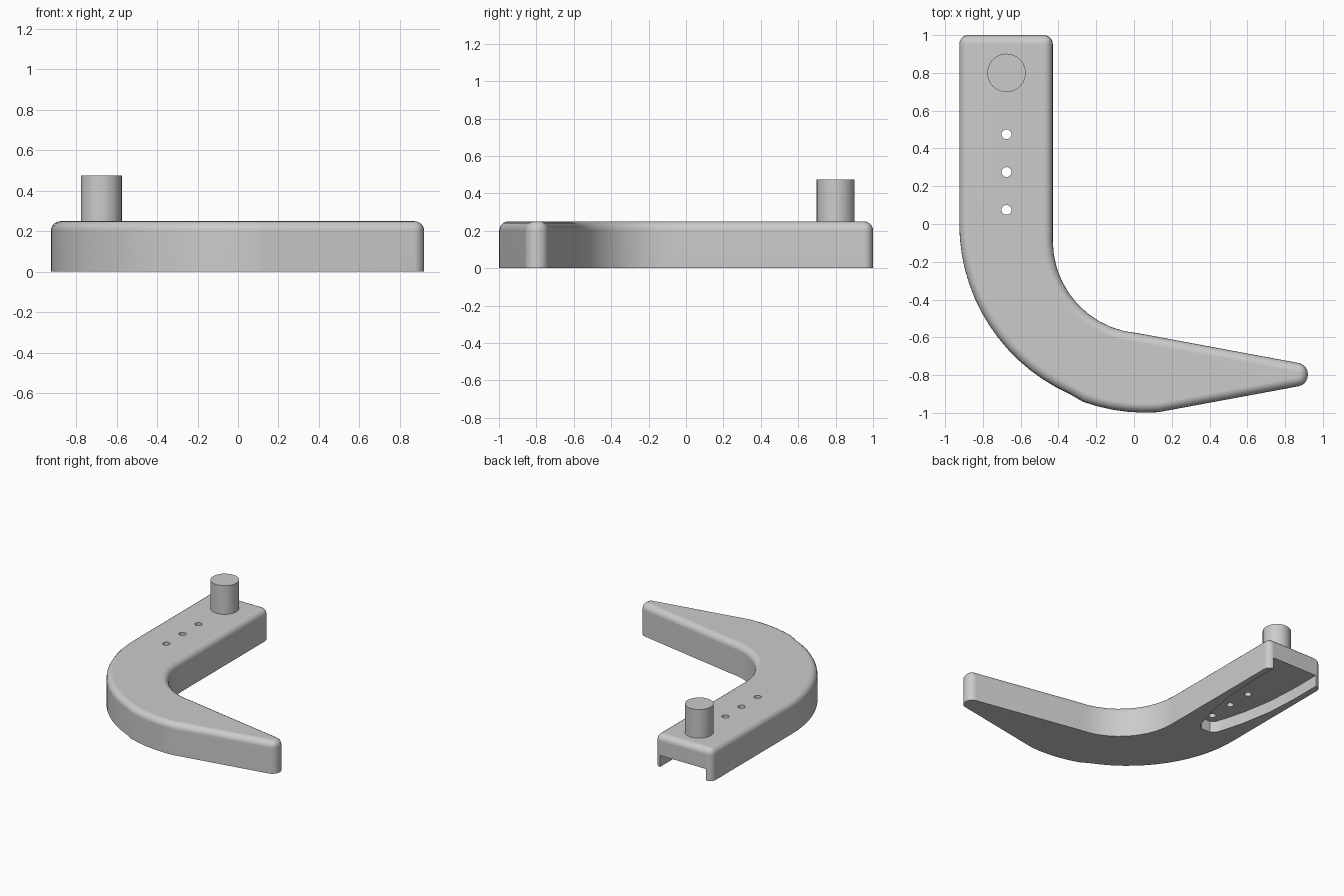
import bpy, bmesh
from math import sin, cos, radians

cube = bpy.data.objects.get("Cube")
if cube:
    bpy.data.objects.remove(cube, do_unlink=True)

grey = bpy.data.materials.new("light grey")
grey.use_nodes = True
colour = (0.6, 0.6, 0.6, 1)
grey.diffuse_color = colour
grey.node_tree.nodes["Principled BSDF"].inputs["Base Color"].default_value = colour

MID = -0.675   # centre line of the straight arm
TOP = 0.25


def arc(cx, cy, r, start, end, steps):
    angles = [radians(start + (end - start) * i / steps) for i in range(steps + 1)]
    return [(cx + r * cos(a), cy + r * sin(a)) for a in angles]


def prism(outline, z0, z1):
    bm = bmesh.new()
    face = bm.faces.new([bm.verts.new((x, y, z0)) for x, y in outline])
    new = bmesh.ops.extrude_face_region(bm, geom=[face])["geom"]
    bmesh.ops.translate(bm, vec=(0, 0, z1 - z0),
                        verts=[v for v in new if isinstance(v, bmesh.types.BMVert)])
    bmesh.ops.recalc_face_normals(bm, faces=bm.faces)
    return bm


def make(name, bm):
    mesh = bpy.data.meshes.new(name)
    bm.to_mesh(mesh)
    bm.free()
    mesh.materials.append(grey)
    obj = bpy.data.objects.new(name, mesh)
    bpy.context.collection.objects.link(obj)
    return obj


def smooth(obj):
    bpy.ops.object.select_all(action="DESELECT")
    obj.select_set(True)
    bpy.context.view_layer.objects.active = obj
    bpy.ops.object.shade_smooth_by_angle(angle=radians(35))


# Curved body: straight arm, bend and tapered tip
corners = [(-0.43, 1), (-0.925, 1), (0.92, -0.85), (0.92, -0.745)]
outline = (corners[:2] + arc(0.06, 0, 0.985, 180, 274, 20) + corners[2:]
           + arc(0.06, -0.09, 0.49, 266, 180, 10))
# Shift the outer bend so that it touches the front limit
outline = [(x, max(y * 1.014, -1) if y < -0.9 else y) for x, y in outline]
bm = prism(outline, 0, TOP)


def is_rounded(edge):
    a, b = (v.co for v in edge.verts)
    if min(a.z, b.z) > TOP - 0.001:
        return True
    upright = abs(a.z - b.z) > 0.1
    return upright and (a.y > 0.99 or a.x > 0.9)


bmesh.ops.bevel(bm, geom=[e for e in bm.edges if is_rounded(e)], offset=0.048,
                offset_type="OFFSET", segments=5, profile=0.5,
                affect="EDGES", clamp_overlap=False)
body = make("curved_body", bm)

# Underside pocket, open at the back, and three bolt holes
side = [(0.04, 0.0), (0.075, 0.03), (0.1, 0.1), (0.145, 0.27),
        (0.185, 0.5), (0.2, 0.75), (0.2, 1.1)]
pocket = [(MID + x, y) for x, y in side] + [(MID - x, y) for x, y in reversed(side)]
cutters = [make("pocket_cutter", prism(pocket, -0.1, 0.09))]
for y in (0.075, 0.275, 0.475):
    hole = arc(MID, y, 0.026, 0, 345, 23)
    cutters.append(make("hole_cutter", prism(hole, -0.2, 0.4)))

bpy.context.view_layer.objects.active = body
for cutter in cutters:
    cut = body.modifiers.new("cut", "BOOLEAN")
    cut.operation = "DIFFERENCE"
    cut.solver = "EXACT"
    cut.object = cutter
    bpy.ops.object.modifier_apply(modifier=cut.name)
    bpy.data.objects.remove(cutter, do_unlink=True)
smooth(body)
weighted = body.modifiers.new("even_shading", "WEIGHTED_NORMAL")
weighted.keep_sharp = True

# Upright post at the back end
post = make("round_post", prism(arc(MID, 0.8, 0.102, 0, 345, 23), TOP - 0.02, 0.475))
smooth(post)
